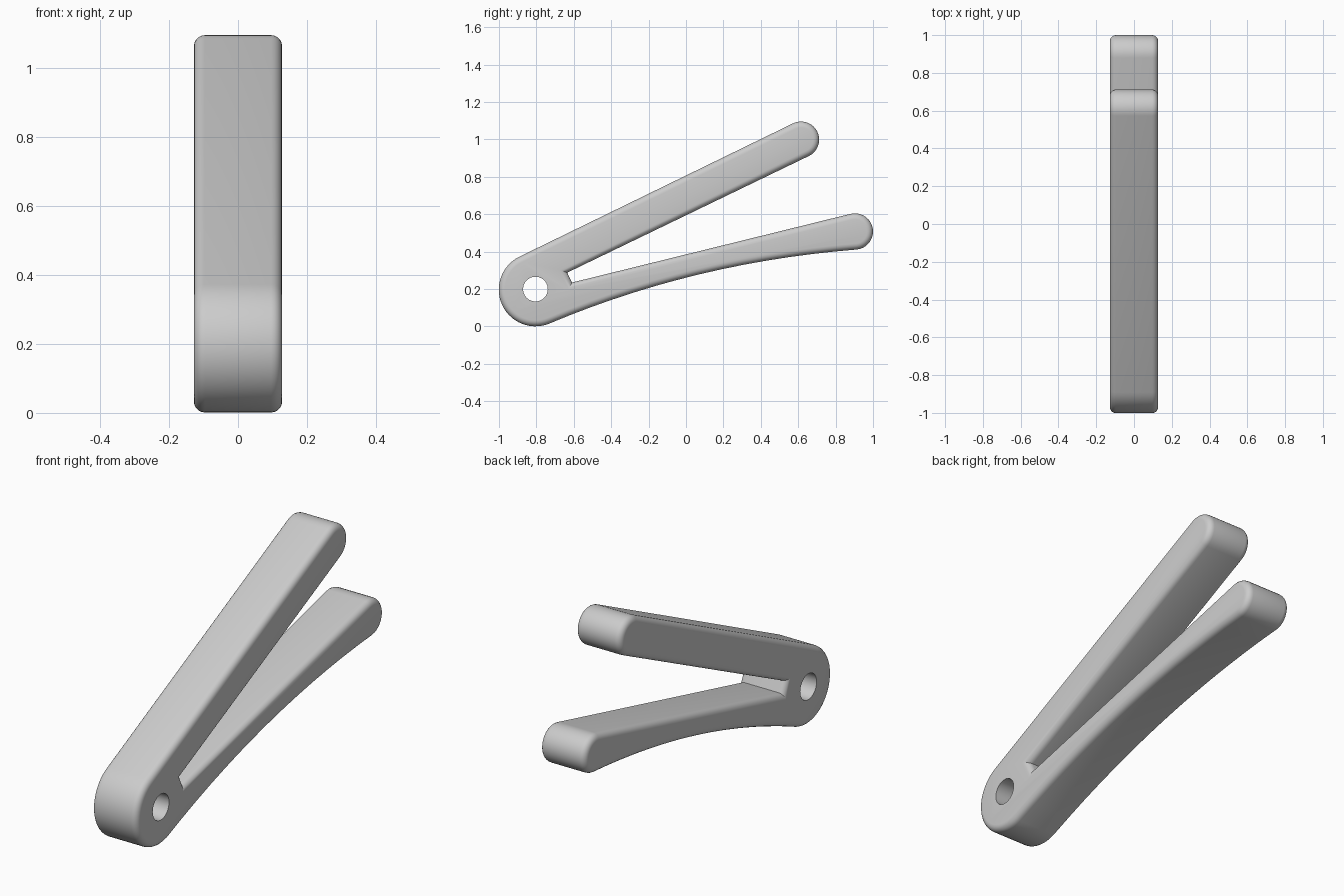
import bpy
import bmesh
from math import cos, sin, radians
from mathutils import Vector

cube = bpy.data.objects.get("Cube")
if cube:
    bpy.data.objects.remove(cube)

HALF_WIDTH = 0.128
EDGE_ROUND = 0.032
HUB = (-0.805, 0.197)

grey = bpy.data.materials.new("grey plastic")
grey.use_nodes = True
GREY = (0.6, 0.6, 0.6, 1)
grey.diffuse_color = GREY
grey.node_tree.nodes["Principled BSDF"].inputs["Base Color"].default_value = GREY


def arc(center, radius, start, end, steps):
    """Points on an arc in the side plane, angles in degrees."""
    angles = [radians(start + (end - start) * i / steps) for i in range(steps + 1)]
    return [(center[0] + radius * cos(a), center[1] + radius * sin(a)) for a in angles]


def bow(a, b, c, steps):
    """Inner points of a quadratic curve from a to c, pulled towards b."""
    a, b, c = Vector(a), Vector(b), Vector(c)
    ts = [i / steps for i in range(1, steps)]
    return [tuple(a * (1 - t) ** 2 + b * 2 * t * (1 - t) + c * t * t) for t in ts]


def extrude_profile(name, outline, half, rounding=0):
    """Extrude a side outline across x and round the rims of both sides."""
    bm = bmesh.new()
    face = bm.faces.new([bm.verts.new((-half, y, z)) for y, z in outline])
    moved = bmesh.ops.extrude_face_region(bm, geom=[face])["geom"]
    verts = [v for v in moved if isinstance(v, bmesh.types.BMVert)]
    bmesh.ops.translate(bm, verts=verts, vec=(2 * half, 0, 0))
    bmesh.ops.recalc_face_normals(bm, faces=bm.faces)
    if rounding:
        rims = [e for e in bm.edges
                if abs(e.verts[0].co.x - e.verts[1].co.x) < half]
        bmesh.ops.bevel(bm, geom=rims, offset=rounding, segments=5,
                        profile=0.5, affect='EDGES')
    mesh = bpy.data.meshes.new(name)
    bm.to_mesh(mesh)
    bm.free()
    mesh.materials.append(grey)
    obj = bpy.data.objects.new(name, mesh)
    bpy.context.collection.objects.link(obj)
    return obj


# Clip outline: hub, bowed lower arm, notch, straight upper arm
hub = arc(HUB, 0.196, 116, 293, 28)
lower_tip = arc((0.903, 0.508), 0.097, -83, 104, 18)
notch = [(-0.61, 0.235), (-0.635, 0.288)]
upper_tip = arc((0.615, 0.999), 0.097, -64, 116, 18)
underside = bow(hub[-1], (0.046, 0.343), lower_tip[0], 14)
clip = extrude_profile("clip_body", hub + underside + lower_tip + notch + upper_tip,
                       HALF_WIDTH, EDGE_ROUND)

# Round pivot hole through the hub
cutter = extrude_profile("hole_cutter", arc((HUB[0], 0.2), 0.066, 0, 350, 35), 0.3)
cutter.hide_render = True
cut = clip.modifiers.new("pivot_hole", 'BOOLEAN')
cut.operation = 'DIFFERENCE'
cut.solver = 'EXACT'
cut.object = cutter

# Apply the cut, drop the cutter, shade smooth
bpy.ops.object.select_all(action='DESELECT')
bpy.context.view_layer.objects.active = clip
clip.select_set(True)
bpy.ops.object.modifier_apply(modifier=cut.name)
bpy.data.objects.remove(cutter)
bpy.ops.object.shade_smooth_by_angle(angle=radians(30))
